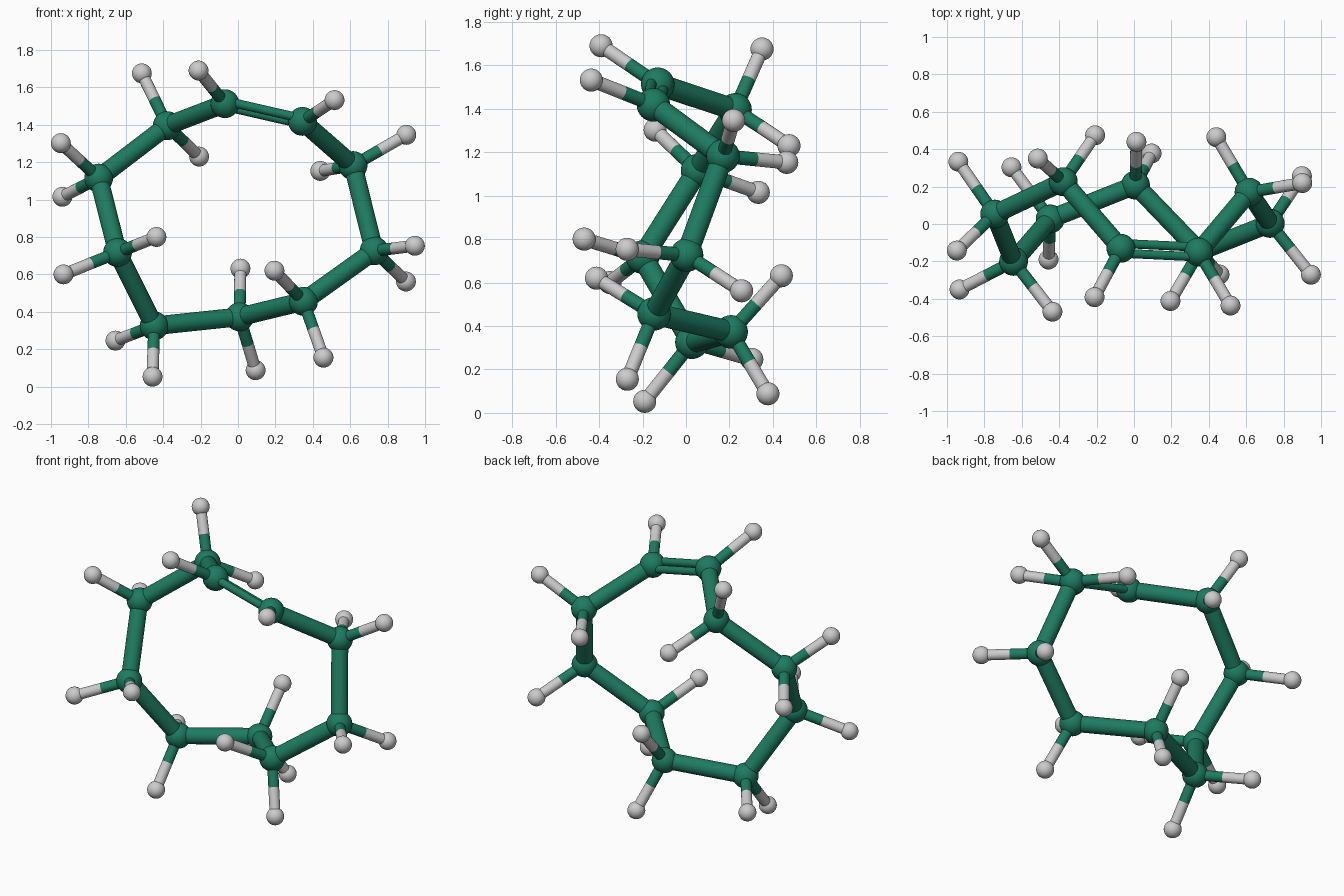
import bpy
from mathutils import Vector

if "Cube" in bpy.data.objects:
    bpy.data.objects.remove(bpy.data.objects["Cube"])

green = bpy.data.materials.new("green")
green.diffuse_color = (0.012, 0.2, 0.115, 1)
green.use_nodes = True
green.node_tree.nodes["Principled BSDF"].inputs["Base Color"].default_value = green.diffuse_color

BIG_R, SMALL_R = 0.077, 0.053
RING_BOND_R, SIDE_BOND_R, DOUBLE_R = 0.05, 0.032, 0.024

# Ring atoms in order, each with its side atoms
ring = [
    ((-.07, -.13, 1.513), [(-.211, -.391, 1.69)]),
    ((.345, -.15, 1.418), [(.516, -.436, 1.532)]),
    ((.615, .17, 1.182), [(.90, .219, 1.346), (.44, .464, 1.153)]),
    ((.728, .003, .726), [(.946, -.271, .753), (.898, .256, .562)]),
    ((.35, -.147, .456), [(.195, -.412, .62), (.457, -.27, .155)]),
    ((.008, .208, .373), [(.013, .439, .631), (.094, .377, .088)]),
    ((-.448, .027, .325), [(-.655, .303, .246), (-.457, -.19, .053)]),
    ((-.644, -.2, .717), [(-.933, -.35, .6), (-.436, -.469, .80)]),
    ((-.745, .053, 1.115), [(-.947, -.142, 1.302), (-.939, .333, 1.015)]),
    ((-.378, .226, 1.395), [(-.514, .35, 1.675), (-.208, .474, 1.23)]),
]


def finish(name, mat):
    ob = bpy.context.object
    ob.name = name
    if mat:
        ob.data.materials.append(mat)
    bpy.ops.object.shade_smooth_by_angle()
    return ob


def ball(name, p, r, mat=None):
    bpy.ops.mesh.primitive_uv_sphere_add(segments=32, ring_count=16, radius=r, location=p)
    return finish(name, mat)


def rod(name, a, b, r, mat=None):
    d = b - a
    bpy.ops.mesh.primitive_cylinder_add(vertices=32, radius=r, depth=d.length, location=(a + b) / 2)
    bpy.context.object.rotation_euler = d.to_track_quat('Z', 'Y').to_euler()
    return finish(name, mat)


points = [Vector(p) for p, _ in ring]

for i, (p, sides) in enumerate(ring):
    a, b = points[i], points[(i + 1) % len(points)]
    ball(f"ring_atom_{i}", a, BIG_R, green)

    # Bond to the next ring atom; the first one is double
    if i == 0:
        d = (b - a).normalized()
        off = Vector((0, -.87, .5))
        off = (off - d * off.dot(d)).normalized() * 0.03
        for s in (-1, 1):
            rod("double_bond", a + off * s, b + off * s, DOUBLE_R, green)
    else:
        rod(f"ring_bond_{i}", a, b, RING_BOND_R, green)

    # Side atoms with two-coloured bonds
    for j, q in enumerate(sides):
        h = Vector(q)
        mid = (a + h) / 2
        rod(f"side_bond_inner_{i}_{j}", a, mid, SIDE_BOND_R, green)
        rod(f"side_bond_outer_{i}_{j}", mid, h, SIDE_BOND_R)
        ball(f"side_atom_{i}_{j}", h, SMALL_R)
